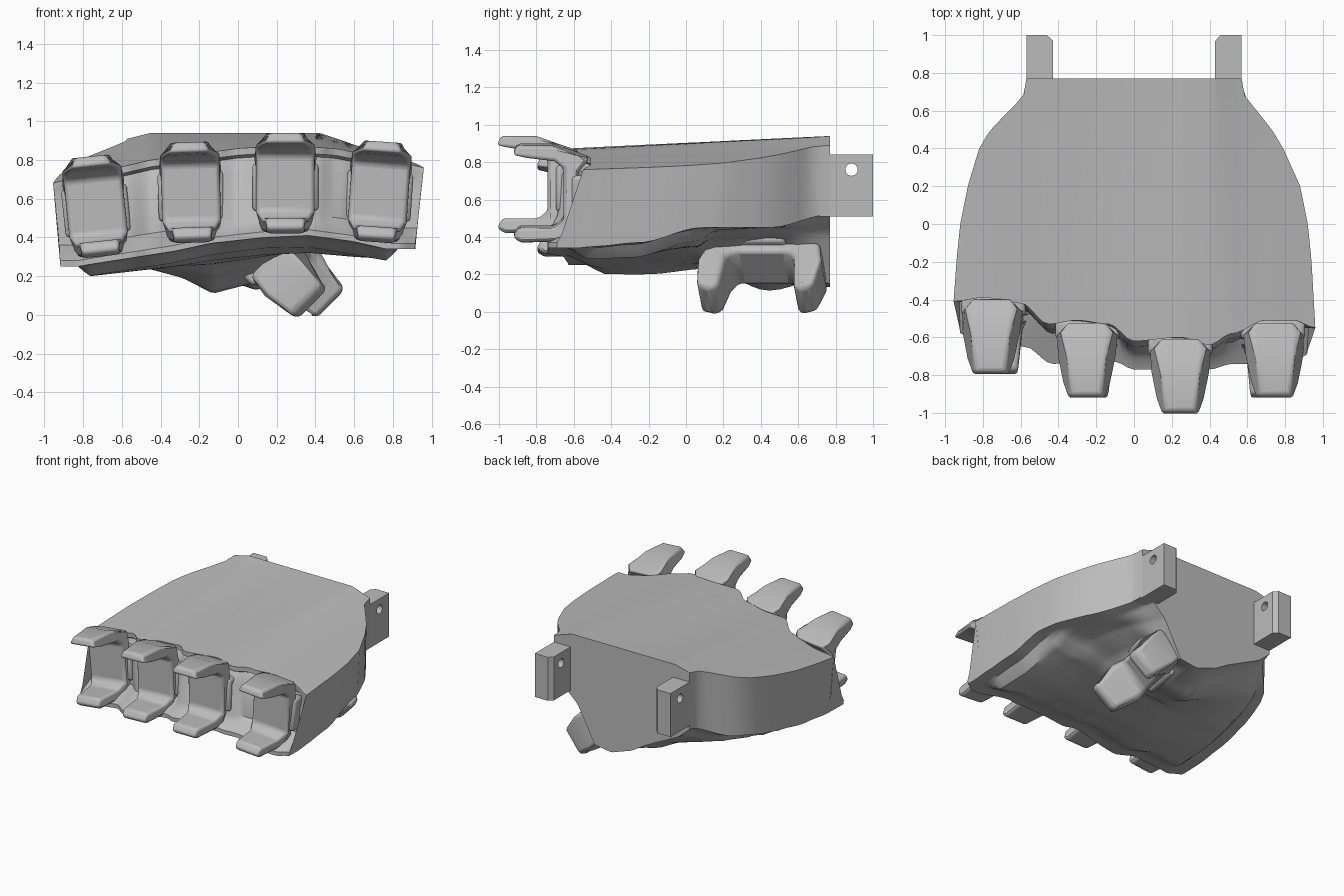
import bpy, bmesh, math
from mathutils import Matrix, Vector

cube = bpy.data.objects.get("Cube")
if cube:
    bpy.data.objects.remove(cube, do_unlink=True)

grey = bpy.data.materials.new("plain_grey")
grey.use_nodes = True
tone = (0.5, 0.5, 0.5, 1)
grey.diffuse_color = tone
grey.node_tree.nodes["Principled BSDF"].inputs["Base Color"].default_value = tone


def curve(points, v, smooth=False):
    """Read a value off a list of (position, value) pairs."""
    if v <= points[0][0]:
        return points[0][1]
    for (a, p), (b, q) in zip(points, points[1:]):
        if v <= b:
            k = (v - a) / (b - a)
            if smooth:
                k = k * k * (3 - 2 * k)
            return p + (q - p) * k
    return points[-1][1]


def finish(name, bm, bevel=0, segments=2):
    bmesh.ops.recalc_face_normals(bm, faces=bm.faces)
    mesh = bpy.data.meshes.new(name)
    bm.to_mesh(mesh)
    bm.free()
    mesh.materials.append(grey)
    ob = bpy.data.objects.new(name, mesh)
    bpy.context.collection.objects.link(ob)
    if bevel:
        mod = ob.modifiers.new("rounding", "BEVEL")
        mod.width, mod.segments = bevel, segments
        mod.limit_method, mod.angle_limit = "ANGLE", math.radians(35)
    bpy.ops.object.select_all(action="DESELECT")
    ob.select_set(True)
    bpy.context.view_layer.objects.active = ob
    bpy.ops.object.shade_smooth_by_angle(angle=math.radians(38))
    return ob


# Palm shell outlines
RIGHT = [(-.55, -.965), (-.2, -.94), (0, -.92), (.2, -.88), (.4, -.82),
         (.5, -.76), (.6, -.66), (.68, -.585), (.77, -.57)]
LEFT = [(-.55, .96), (-.2, .94), (0, .92), (.2, .88), (.4, .79),
        (.5, .73), (.6, .65), (.68, .585), (.77, .57)]
TOP_EDGE = [(-.96, -.41), (-.8, -.39), (-.6, -.42), (-.45, -.53), (-.3, -.51),
            (-.13, -.53), (0, -.62), (.25, -.6), (.4, -.64), (.52, -.58),
            (.7, -.51), (.85, -.51), (.96, -.55)]
LIP_EDGE = [(-.96, -.58), (-.85, -.63), (-.6, -.65), (-.45, -.74), (-.1, -.73),
            (0, -.77), (.42, -.77), (.55, -.74), (.88, -.74), (.96, -.69)]
TOP_FRONT = [(-.96, .68), (-.75, .73), (-.45, .8), (0, .86), (.25, .875),
             (.5, .86), (.75, .81), (.96, .76)]
TOP_REAR = [(-.95, .78), (-.82, .835), (-.57, .91), (-.45, .94), (.42, .94),
            (.57, .89), (.95, .79)]
# Underside heights, one row per step from the front lip to the wrist
UNDER_U = (-1, -.9, -.84, -.35, -.15, .15, .4, .65, .84, .9, 1)
UNDER = [(0, (.25, .25, .26, .33, .37, .4, .41, .38, .34, .34, .34)),
         (.07, (.25, .25, .25, .32, .36, .38, .39, .36, .34, .34, .34)),
         (.14, (.25, .25, .2, .27, .31, .345, .35, .31, .28, .34, .35)),
         (.3, (.27, .27, .2, .25, .28, .31, .32, .3, .29, .36, .37)),
         (.53, (.31, .3, .23, .25, .26, .3, .34, .35, .38, .44, .45)),
         (.6, (.33, .32, .26, .23, .2, .26, .38, .43, .44, .45, .45)),
         (.78, (.37, .36, .3, .19, .11, .17, .38, .45, .45, .45, .45)),
         (1, (.48, .43, .4, .26, .19, .13, .15, .42, .52, .52, .52))]


def under_z(u, t):
    rows = [(k, curve(list(zip(UNDER_U, row)), u)) for k, row in UNDER]
    return curve(rows, t, True)


def shell_x(u, y):
    a, b = curve(RIGHT, y), curve(LEFT, y)
    return a + (b - a) * (u + 1) / 2


def palm_column(bm, u, rows):
    x0 = u * .96
    y_top, y_lip = curve(TOP_EDGE, x0, True), curve(LIP_EDGE, x0, True)
    top, under = [], []
    for i in range(rows + 1):
        t = i / rows
        y = y_top + (.77 - y_top) * t
        x = shell_x(u, y)
        z = curve(TOP_FRONT, x) * (1 - t) + curve(TOP_REAR, x) * t
        top.append(bm.verts.new((x, y, z)))
        y = y_lip + (.77 - y_lip) * t
        under.append(bm.verts.new((shell_x(u, y) * (.95 + .05 * t), y, under_z(u, t))))
    # Recessed knuckle wall, upright at the sides, and the lip below it
    zt, zb = top[0].co.z, under[0].co.z
    xt, xb = top[0].co.x, under[0].co.x
    slope = 1 - abs(u) ** 5
    wall = []
    for y, z in ((y_top, zt - .035), (y_top + .03 * slope, zt - .05),
                 (y_top - .03 * slope, zt - .13), (y_top - .05 * slope, zb + .11),
                 (y_lip + .06, zb + .06), (y_lip, zb + .03)):
        k = (z - zb) / (zt - zb)
        wall.append(bm.verts.new((xb + (xt - xb) * k, y, z)))
    return top, wall, under


bm = bmesh.new()
ROWS, COLS = 28, 60
columns = [palm_column(bm, -1 + 2 * i / COLS, ROWS) for i in range(COLS + 1)]
for a, b in zip(columns, columns[1:]):
    loop_a = a[0][::-1] + a[1] + a[2]
    loop_b = b[0][::-1] + b[1] + b[2]
    n = len(loop_a)
    for i in range(n):
        j = (i + 1) % n
        bm.faces.new((loop_a[i], loop_a[j], loop_b[j], loop_b[i]))
for top, wall, under in (columns[0], columns[-1]):
    for i in range(ROWS):
        bm.faces.new((top[i], top[i + 1], under[i + 1], under[i]))
    bm.faces.new([top[0]] + wall + [under[0]])
finish("palm_shell", bm)

# Knuckle brackets: side profiles of (y, z, half width), C-shaped
FINGER = [(-1.01, .89, .1), (-.99, .94, .08), (-.8, .94, .105), (-.66, .89, .12),
          (-.6, .87, .1), (-.66, .8, .148), (-.66, .5, .14), (-.71, .43, .125),
          (-.97, .42, .09), (-1.01, .45, .1), (-.98, .5, .1), (-.79, .5, .125),
          (-.74, .54, .145), (-.74, .82, .15), (-.79, .86, .148), (-.93, .875, .125)]
THUMB = [(-1, .86, .1), (-.97, .93, .105), (-.8, .95, .135), (-.66, .93, .125),
         (-.66, .44, .125), (-.8, .41, .14), (-.97, .42, .115), (-1, .49, .1),
         (-.96, .515, .115), (-.79, .53, .14), (-.74, .56, .135), (-.74, .8, .135),
         (-.79, .83, .14), (-.96, .845, .115)]
CENTRE = Vector((0, -.83, .68))


def bracket(name, profile, matrix, bevel):
    place = matrix @ Matrix.Translation(-CENTRE)
    bm = bmesh.new()
    sides = []
    for s in (-1, 1):
        ring = [bm.verts.new(place @ Vector((s * w, y, z))) for y, z, w in profile]
        bm.faces.new(ring)
        sides.append(ring)
    n = len(profile)
    for i in range(n):
        j = (i + 1) % n
        bm.faces.new((sides[0][i], sides[0][j], sides[1][j], sides[1][i]))
    finish(name, bm, bevel, 3)
    box(name + "_hinge", (.34, .1, .25), place @ Matrix.Translation((0, -.645, .66)), .02)


def box(name, size, matrix, bevel):
    bm = bmesh.new()
    bmesh.ops.create_cube(bm, size=1, matrix=matrix @ Matrix.Diagonal((*size, 1)))
    return finish(name, bm, bevel)


for name, x, y, z, tilt in (("little_knuckle", -.735, .21, .56, -6),
                            ("ring_knuckle", -.243, .085, .632, -2),
                            ("middle_knuckle", .245, 0, .68, 0),
                            ("index_knuckle", .73, .085, .635, 4)):
    turn = Matrix.Rotation(math.radians(tilt), 4, "Y")
    bracket(name, FINGER, Matrix.Translation((x, -.83 + y, z)) @ turn, .018)

# Thumb bracket: turned so its arms point down and out, spread along y
c = math.sqrt(.5)
turn = Matrix(((-c, -c, 0, 0), (0, 0, 1.24, 0), (-c, c, 0, 0), (0, 0, 0, 1)))
thumb = Matrix.Translation((.32, .405, .17)) @ Matrix.Rotation(math.radians(-11), 4, "Z") @ turn
bracket("thumb_knuckle", THUMB, thumb, .03)
box("thumb_mount", (.24, .2, .26), thumb @ Matrix.Translation((0, .31, 0)), .02)

# Wrist tabs with a pin hole
bm = bmesh.new()
bmesh.ops.create_cone(bm, cap_ends=True, segments=24, radius1=.033, radius2=.033, depth=2,
                      matrix=Matrix.Translation((0, .885, .76)) @ Matrix.Rotation(math.pi / 2, 4, "Y"))
cutter = finish("pin_hole_cutter", bm)
cutter.hide_render = True
cutter.hide_viewport = True
for side, name in ((1, "left_wrist_tab"), (-1, "right_wrist_tab")):
    bm = bmesh.new()
    outline = [(.43, .7), (.43, .97), (.46, 1), (.57, 1), (.57, .66), (.5, .66)]
    base = bm.faces.new([bm.verts.new((side * x, y, .51)) for x, y in outline])
    grown = bmesh.ops.extrude_face_region(bm, geom=[base])["geom"]
    bmesh.ops.translate(bm, vec=(0, 0, .33), verts=[v for v in grown if isinstance(v, bmesh.types.BMVert)])
    tab = finish(name, bm)
    cut = tab.modifiers.new("pin_hole", "BOOLEAN")
    cut.operation, cut.object = "DIFFERENCE", cutter
